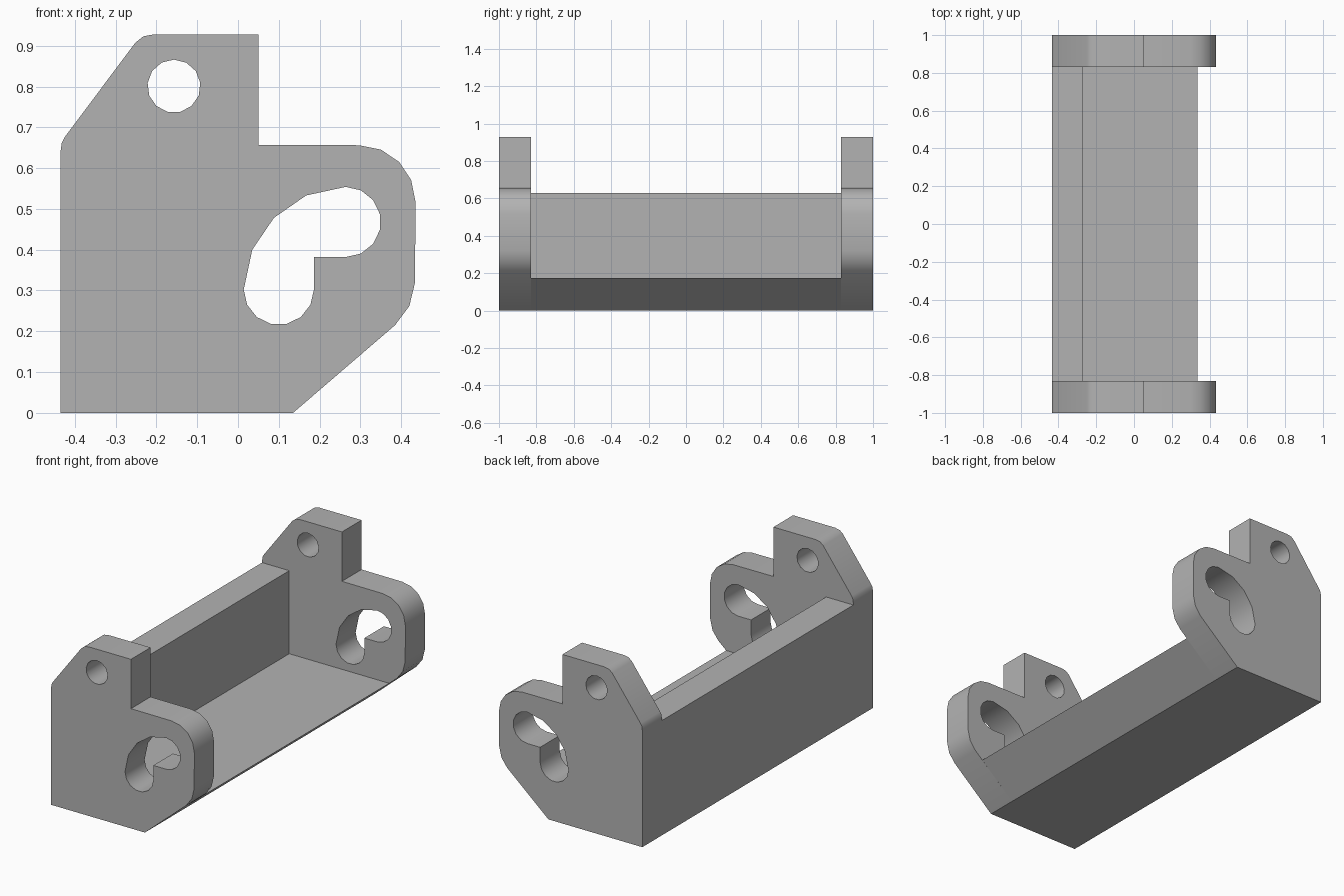
import bpy
import bmesh
from math import cos, sin, pi, radians

cube = bpy.data.objects.get("Cube")
if cube:
    bpy.data.objects.remove(cube, do_unlink=True)

GREY = (0.45, 0.45, 0.45, 1)
grey = bpy.data.materials.new("plain grey")
grey.use_nodes = True
grey.diffuse_color = GREY
grey.node_tree.nodes["Principled BSDF"].inputs["Base Color"].default_value = GREY


def arc(cx, cz, r, start, end, steps):
    """Points on an arc, angles in degrees."""
    angles = [radians(start + (end - start) * i / steps) for i in range(steps + 1)]
    return [(cx + r * cos(a), cz + r * sin(a)) for a in angles]


def extrude_profile(name, loops, y0, y1):
    """Fill an x-z outline with its holes and extrude it along y."""
    bm = bmesh.new()
    for loop in loops:
        verts = [bm.verts.new((x, y0, z)) for x, z in loop]
        for a, b in zip(verts, verts[1:] + verts[:1]):
            bm.edges.new((a, b))
    bmesh.ops.triangle_fill(bm, use_beauty=True, edges=bm.edges[:])
    caps = bmesh.ops.extrude_face_region(bm, geom=bm.faces[:], use_keep_orig=True)
    top = [v for v in caps["geom"] if isinstance(v, bmesh.types.BMVert)]
    bmesh.ops.translate(bm, vec=(0, y1 - y0, 0), verts=top)
    bmesh.ops.recalc_face_normals(bm, faces=bm.faces[:])
    bmesh.ops.dissolve_limit(bm, angle_limit=radians(0.5),
                             verts=bm.verts[:], edges=bm.edges[:])
    mesh = bpy.data.meshes.new(name)
    bm.to_mesh(mesh)
    bm.free()
    mesh.materials.append(grey)
    obj = bpy.data.objects.new(name, mesh)
    bpy.context.collection.objects.link(obj)
    bpy.ops.object.select_all(action="DESELECT")
    obj.select_set(True)
    bpy.context.view_layer.objects.active = obj
    bpy.ops.object.shade_smooth_by_angle(angle=radians(35))
    return obj


# End plate outline: sloped foot, rounded nose, stepped upright ear
plate = [(-0.435, 0), (0.135, 0), (0.385, 0.215), (0.42, 0.262), (0.434, 0.32)]
plate += arc(0.297, 0.518, 0.138, 0, 90, 4)
plate += [(0.05, 0.657), (0.05, 0.928), (-0.205, 0.928), (-0.232, 0.923),
          (-0.252, 0.907), (-0.424, 0.677), (-0.432, 0.662), (-0.435, 0.64)]

# Round pin hole in the ear
pin_hole = arc(-0.157, 0.801, 0.065, 90, 90 + 360 * 12 / 13, 12)

# Bent slot: two rounded ends joined by a wide curve and a square inner corner
slot = arc(0.1, 0.302, 0.086, 180, 360, 7)
slot += [(0.186, 0.382)]
slot += arc(0.264, 0.468, 0.086, -90, 90, 7)
slot += [(0.167, 0.533), (0.088, 0.478), (0.035, 0.4)]

INNER = 0.83
extrude_profile("front_end_plate", [plate, pin_hole, slot], -1, -INNER)
extrude_profile("back_end_plate", [plate, pin_hole, slot], INNER, 1)

# Floor and side wall joining the plates
tray = [(-0.435, 0), (0.135, 0), (0.337, 0.174), (-0.27, 0.174),
        (-0.27, 0.63), (-0.435, 0.63)]
extrude_profile("tray", [tray], -INNER, INNER)
